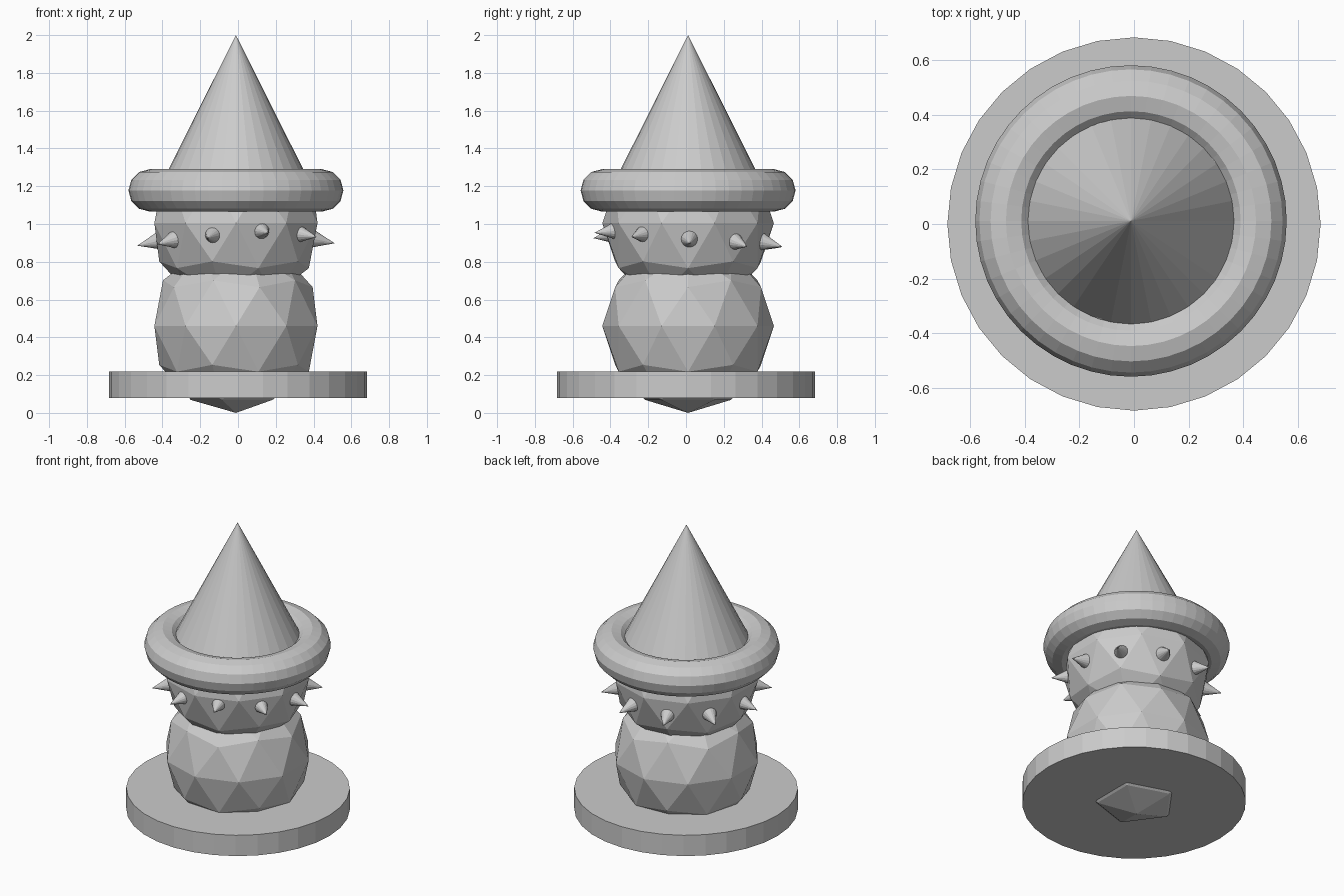
import bpy
from math import radians, cos, sin
from mathutils import Vector

if "Cube" in bpy.data.objects:
    bpy.data.objects.remove(bpy.data.objects["Cube"])

CX, CY = -0.011, 0.011      # shared axis of the figure
HEAD_Z = 1.005


def name_it(name):
    bpy.context.object.name = name
    return bpy.context.object


# round plinth
bpy.ops.mesh.primitive_cylinder_add(vertices=32, radius=0.682, depth=0.14,
                                    location=(0, 0, 0.149))
name_it("base_plate")

# faceted body and head; the body tip pokes out under the plinth
for name, z in (("body", 0.46), ("head", HEAD_Z)):
    bpy.ops.mesh.primitive_ico_sphere_add(subdivisions=2, radius=0.454,
                                          location=(CX, CY, z))
    obj = name_it(name)
    if name == "body":
        obj.scale.z = 0.46 / 0.454

# hat brim
bpy.ops.mesh.primitive_torus_add(major_segments=48, minor_segments=12,
                                 major_radius=0.457, minor_radius=0.112,
                                 location=(CX, CY, 1.178))
name_it("hat_brim")

# pointed hat
bpy.ops.mesh.primitive_cone_add(vertices=32, radius1=0.427, radius2=0, depth=0.85,
                                location=(CX, CY, 1.575))
name_it("hat_cone")

# ring of spikes, each pointing away from the head's centre
heights = (0.922, 0.908, 0.908, 0.905, 0.905, 0.912, 0.918, 0.943, 0.965, 0.948)
for i, z in enumerate(heights):
    a = radians(1 + 36 * i)
    offset = Vector((0.405 * cos(a), 0.405 * sin(a), z - HEAD_Z))
    d = offset.normalized()
    centre = Vector((CX, CY, HEAD_Z)) + offset + d * 0.06
    bpy.ops.mesh.primitive_cone_add(vertices=16, radius1=0.048, radius2=0, depth=0.12,
                                    location=centre,
                                    rotation=d.to_track_quat('Z', 'Y').to_euler())
    name_it(f"spike_{i + 1}")
